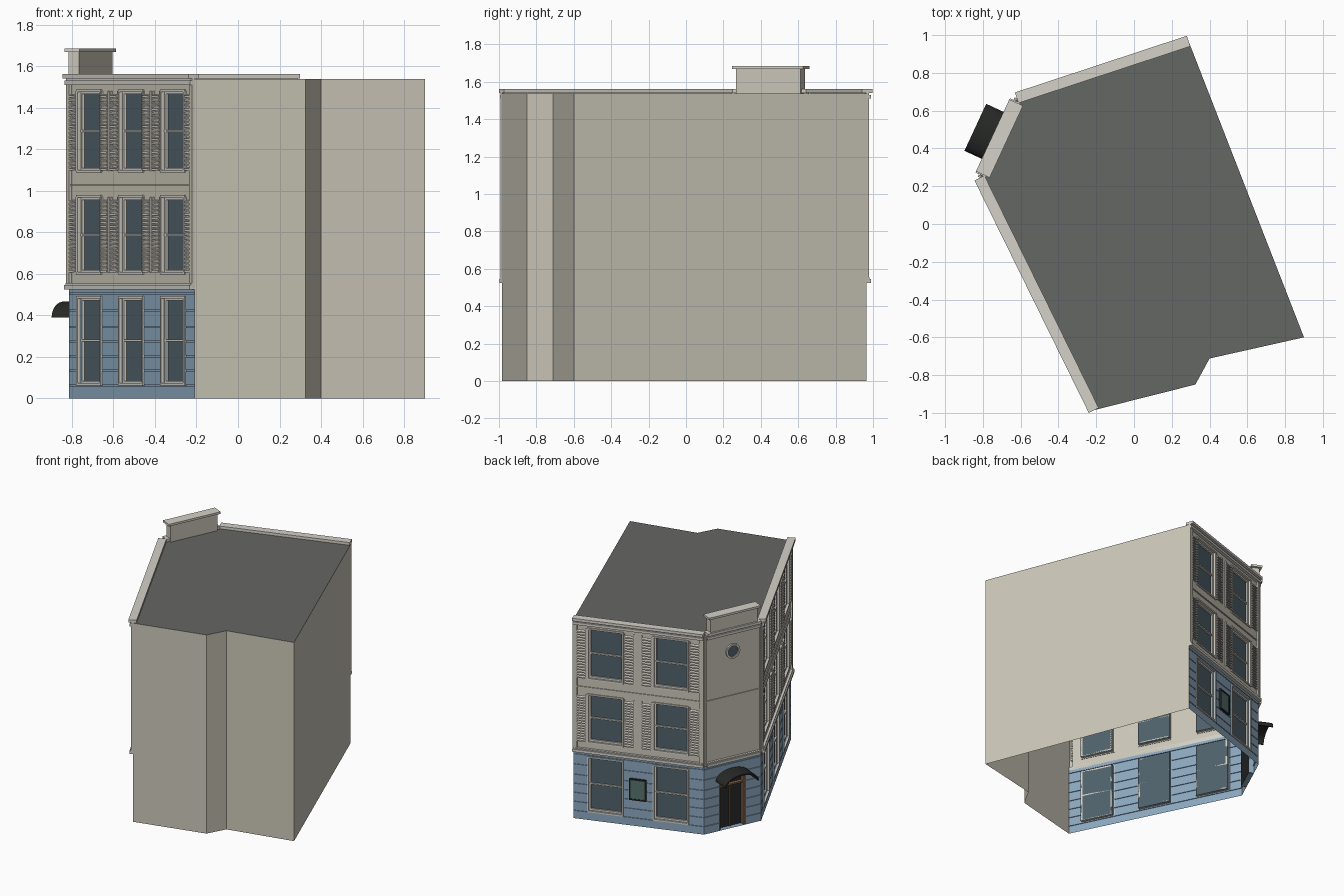
import bpy, bmesh, math
from mathutils import Matrix, Vector

if "Cube" in bpy.data.objects:
    bpy.data.objects.remove(bpy.data.objects["Cube"])

COLORS = {
    "cream": (0.60, 0.57, 0.48), "blue": (0.26, 0.39, 0.52), "glass": (0.08, 0.12, 0.145),
    "trim": (0.66, 0.64, 0.58), "roof": (0.13, 0.135, 0.125), "dark": (0.02, 0.022, 0.02),
    "wood": (0.25, 0.14, 0.06), "green": (0.09, 0.17, 0.15),
}
MATS, IDX = [], {}
for i, (k, c) in enumerate(COLORS.items()):
    m = bpy.data.materials.new(k)
    m.diffuse_color = (*c, 1)
    m.use_nodes = True
    m.node_tree.nodes["Principled BSDF"].inputs["Base Color"].default_value = m.diffuse_color
    MATS.append(m)
    IDX[k] = i

# Footprint corners
P0, P1, P2, P3 = (-0.21, -0.985), (-0.815, 0.245), (-0.62, 0.665), (0.29, 0.965)
P4, P5, P6 = (0.9, -0.6), (0.40, -0.712), (0.325, -0.85)
TOP = 1.538
FLOORS = [(0.07, 0.485), (0.605, 0.97), (1.095, 1.48)]
GROOVES = [0.06, 0.13, 0.2, 0.27, 0.34, 0.42, 0.5]
WIN = 0.25


def frame(p, q):
    """Wall frame: x along the wall, y inward, z up."""
    p, q = Vector((*p, 0)), Vector((*q, 0))
    t = (q - p).normalized()
    inward = Vector((0, 0, 1)).cross(t)
    m = Matrix((t, inward, (0, 0, 1))).transposed().to_4x4()
    m.translation = p
    return m, (q - p).length


def finish(name, bm, matrix=Matrix()):
    bmesh.ops.remove_doubles(bm, verts=bm.verts, dist=1e-5)
    me = bpy.data.meshes.new(name)
    bm.to_mesh(me)
    bm.free()
    for m in MATS:
        me.materials.append(m)
    ob = bpy.data.objects.new(name, me)
    bpy.context.collection.objects.link(ob)
    ob.matrix_world = matrix
    return ob


def face(bm, pts, mat):
    f = bm.faces.new([bm.verts.new(p) for p in pts])
    f.material_index = IDX[mat]


def box(bm, x0, x1, y0, y1, z0, z1, mat, drop=0):
    """Box; drop lowers the outer edge for tilted slats."""
    c = [(x, y, z - (drop if y == y0 else 0)) for z in (z0, z1) for y in (y0, y1) for x in (x0, x1)]
    for ids in ((0, 2, 3, 1), (4, 5, 7, 6), (0, 1, 5, 4), (2, 6, 7, 3), (0, 4, 6, 2), (1, 3, 7, 5)):
        face(bm, [c[i] for i in ids], mat)


def border(bm, x0, x1, z0, z1, w, y0, y1, mat):
    """Rectangular frame lying inside the given bounds."""
    box(bm, x0, x0 + w, y0, y1, z0, z1, mat)
    box(bm, x1 - w, x1, y0, y1, z0, z1, mat)
    box(bm, x0 + w, x1 - w, y0, y1, z0, z0 + w, mat)
    box(bm, x0 + w, x1 - w, y0, y1, z1 - w, z1, mat)


def wall(name, p, q, holes, pilaster):
    """Wall skin as a stepped grid of cells with recessed openings."""
    mtx, L = frame(p, q)
    xs = {0, L, pilaster, L - pilaster}
    zs = {0, 0.53, 1.022, 1.03, TOP}
    for g in GROOVES:
        zs |= {g, g + 0.006}
    for x0, x1, z0, z1, d, m in holes:
        xs |= {x0, x1}
        zs |= {z0, z1}
    xs, zs = sorted(xs), sorted(zs)

    def cell(i, j):
        if not (0 <= i < len(xs) - 1 and 0 <= j < len(zs) - 1):
            return 0, "cream"
        x, z = (xs[i] + xs[i + 1]) / 2, (zs[j] + zs[j + 1]) / 2
        for x0, x1, z0, z1, d, m in holes:
            if x0 < x < x1 and z0 < z < z1:
                return d, m
        if z < 0.53:
            return (0.006 if any(g < z < g + 0.006 for g in GROOVES) else 0), "blue"
        if x < pilaster or x > L - pilaster:
            return -0.014, "cream"
        return (-0.006 if 1.022 < z < 1.03 else 0), "cream"

    bm = bmesh.new()
    for i in range(len(xs)):
        for j in range(len(zs)):
            d, m = cell(i, j)
            x, z = xs[i], zs[j]
            if i < len(xs) - 1 and j < len(zs) - 1:
                X, Z = xs[i + 1], zs[j + 1]
                face(bm, [(x, d, z), (X, d, z), (X, d, Z), (x, d, Z)], m)
            skin = "blue" if z < 0.52 else "cream"
            a = cell(i - 1, j)[0]
            if j < len(zs) - 1 and a != d:
                face(bm, [(x, a, z), (x, d, z), (x, d, zs[j + 1]), (x, a, zs[j + 1])], skin)
            a = cell(i, j - 1)[0]
            if i < len(xs) - 1 and a != d:
                face(bm, [(x, a, z), (xs[i + 1], a, z), (xs[i + 1], d, z), (x, d, z)], skin)
    finish(name, bm, mtx)
    return mtx, L


def cornices(name, mtx, L, inset=0.0):
    bm = bmesh.new()
    for z0, z1, out, back in ((0.525, 0.546, 0.026, 0), (0.546, 0.555, 0.018, 0), (1.51, 1.53, 0.024, 0),
                              (1.53, 1.541, 0.014, 0), (1.541, 1.562, 0.033, 0.026)):
        box(bm, inset, L - inset, -out, back, z0, z1, "trim")
    finish(name, bm, mtx)


def street_facade(name, p, q, centers):
    """Windowed facade with casings, sashes, shutters and cornices."""
    h = WIN / 2
    holes = [(c - h, c + h, z0, z1, 0.026, "glass") for c in centers for z0, z1 in FLOORS]
    mtx, L = wall(name + "_wall", p, q, holes, 0.03)
    fr, sh = bmesh.new(), bmesh.new()
    for c in centers:
        for k, (z0, z1) in enumerate(FLOORS):
            border(fr, c - h - 0.008, c + h + 0.008, z0 - 0.008, z1 + 0.008, 0.012, -0.007, 0.004, "trim")
            border(fr, c - h, c + h, z0, z1, 0.014, 0.014, 0.026, "trim")
            mid = (z0 + z1) / 2
            box(fr, c - h, c + h, 0.012, 0.026, mid - 0.005, mid + 0.005, "trim")
            if k == 0:
                continue
            # louvred shutters on both sides
            for x0 in (c - h - 0.09, c + h + 0.012):
                x1, n = x0 + 0.078, 18
                for s in range(n):
                    z = z0 + 0.008 + (z1 - z0 - 0.012) * s / n
                    box(sh, x0 + 0.005, x1 - 0.005, -0.014, 0, z, z + 0.009, "trim", 0.006)
                for xe in (x0, x1 - 0.006):
                    box(sh, xe, xe + 0.006, -0.007, 0, z0, z1, "trim")
    finish(name + "_window_frames", fr, mtx)
    finish(name + "_shutters", sh, mtx)
    cornices(name + "_cornices", mtx, L)
    return mtx, L


# Street facades
street_facade("long_facade", P1, P0, [0.228, 0.685, 1.142])
mB, LB = street_facade("short_facade", P3, P2, [0.235, 0.715])

# Wall plaque between the ground floor windows
bm = bmesh.new()
box(bm, 0.42, 0.53, -0.012, 0, 0.21, 0.36, "green")
border(bm, 0.413, 0.537, 0.203, 0.367, 0.01, -0.016, 0, "dark")
finish("wall_plaque", bm, mB)

# Corner bay with recessed door
C = math.dist(P1, P2) / 2
mC, LC = wall("corner_wall", P2, P1, [(C - 0.105, C + 0.105, 0, 0.385, 0.04, "dark")], 0.012)
cornices("corner_cornices", mC, LC, 0.015)

# Door frame, leaf division and fanlight
bm = bmesh.new()
for x in (C - 0.105, C + 0.091):
    box(bm, x, x + 0.014, 0.01, 0.04, 0, 0.385, "wood")
box(bm, C - 0.005, C + 0.005, 0.03, 0.04, 0, 0.33, "wood")
box(bm, C - 0.091, C + 0.091, 0.015, 0.04, 0.325, 0.337, "wood")
arc = [math.pi * i / 16 for i in range(17)]
face(bm, [(C + 0.105 * math.cos(a), -0.002, 0.385 + 0.06 * math.sin(a)) for a in reversed(arc)], "dark")
finish("door", bm, mC)

# Barrel canopy over the door
bm = bmesh.new()
ring = [[(C + r * math.cos(a), y, 0.39 + h * math.sin(a)) for a in arc]
        for r, h, y in ((0.137, 0.076, 0), (0.137, 0.076, -0.135), (0.127, 0.066, -0.135), (0.127, 0.066, 0))]
for k in range(4):
    u, v = ring[k], ring[(k + 1) % 4]
    for i in range(16):
        face(bm, [u[i], u[i + 1], v[i + 1], v[i]], "dark")
for i in (0, 16):
    face(bm, [r[i] for r in ring], "dark")
bmesh.ops.recalc_face_normals(bm, faces=bm.faces)
finish("door_canopy", bm, mC)

# Round window
bm = bmesh.new()
cz, N = 1.37, 24
def circle(r, y):
    return [(C + r * math.cos(2 * math.pi * i / N), y, cz + r * math.sin(2 * math.pi * i / N)) for i in range(N)]
prof = [circle(0.056, 0), circle(0.056, -0.012), circle(0.042, -0.012), circle(0.042, -0.003)]
for u, v in zip(prof, prof[1:]):
    for i in range(N):
        face(bm, [u[i], u[(i + 1) % N], v[(i + 1) % N], v[i]], "trim")
face(bm, prof[-1], "glass")
finish("round_window", bm, mC)

# Raised parapet block above the corner
bm = bmesh.new()
box(bm, C - 0.19, C + 0.19, -0.02, 0.036, 1.535, 1.668, "cream")
box(bm, C - 0.21, C + 0.21, -0.034, 0.046, 1.668, 1.684, "trim")
finish("corner_parapet", bm, mC)

# Plain party walls, open underneath
bm = bmesh.new()
back = [P0, P6, P5, P4, P3]
for a, b in zip(back, back[1:]):
    face(bm, [(*a, 0), (*b, 0), (*b, TOP), (*a, TOP)], "cream")
finish("party_walls", bm)

# Flat roof
bm = bmesh.new()
face(bm, [(*p, TOP) for p in (P0, P6, P5, P4, P3, P2, P1)], "roof")
finish("roof", bm)
